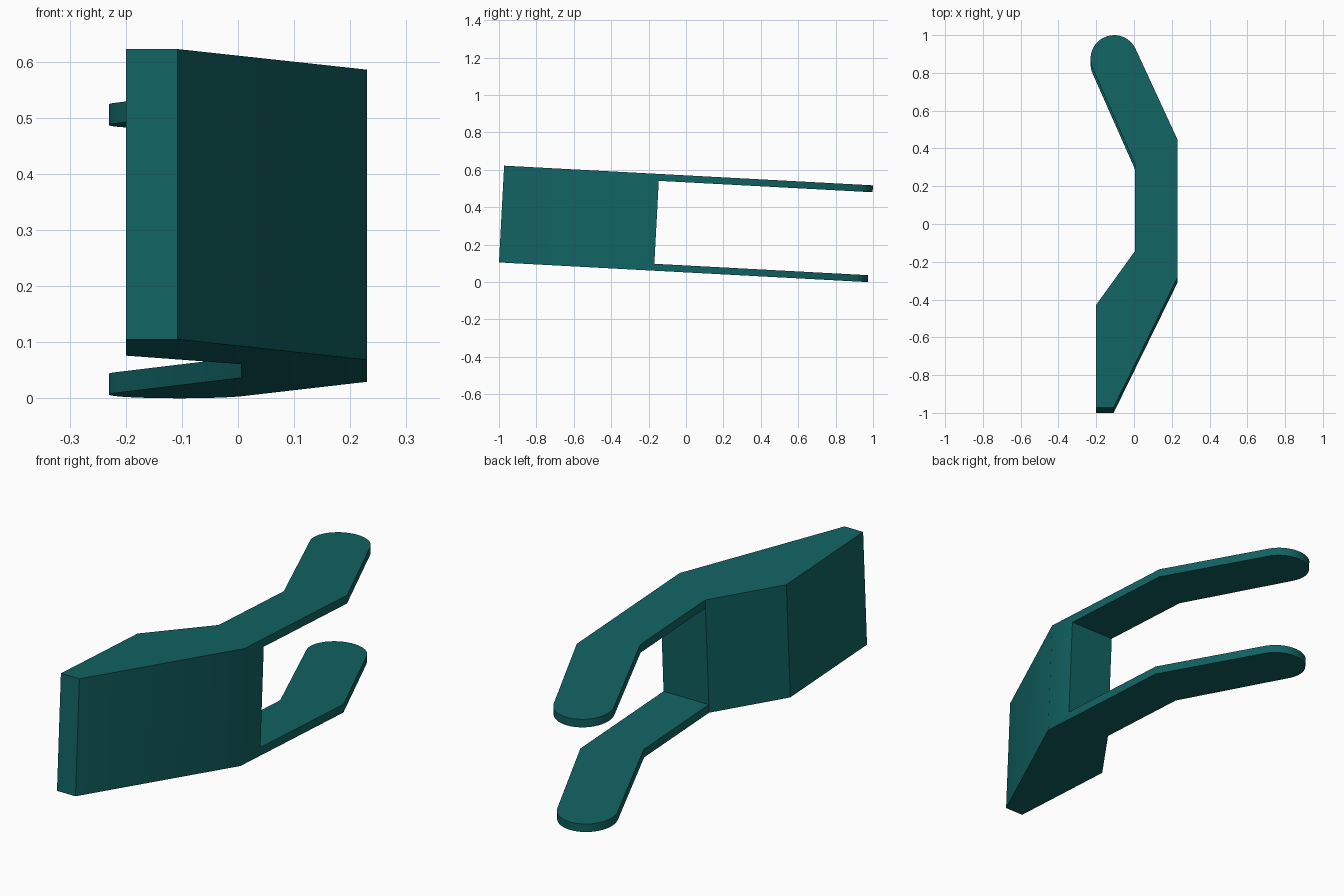
import bpy, bmesh
from math import radians, cos, sin

cube = bpy.data.objects.get("Cube")
if cube:
    bpy.data.objects.remove(cube, do_unlink=True)

HEIGHT = 0.518      # overall depth of the bracket
PLATE = 0.037       # thickness of each prong
BLOCK_END = 0.83    # where the solid block stops and the prongs begin
TILT = radians(-3.05)

teal = bpy.data.materials.new("dark teal")
teal.use_nodes = True
teal.diffuse_color = (0.006, 0.125, 0.125, 1)
teal.node_tree.nodes["Principled BSDF"].inputs["Base Color"].default_value = teal.diffuse_color


def prism(name, outline, bottom, top):
    """Extrude a flat outline straight up, then lean it into place."""
    bm = bmesh.new()
    face = bm.faces.new([bm.verts.new((x, y, bottom)) for x, y in outline])
    side = bmesh.ops.extrude_face_region(bm, geom=[face])
    verts = [g for g in side["geom"] if isinstance(g, bmesh.types.BMVert)]
    bmesh.ops.translate(bm, verts=verts, vec=(0, 0, top - bottom))
    bmesh.ops.recalc_face_normals(bm, faces=bm.faces[:])
    mesh = bpy.data.meshes.new(name)
    bm.to_mesh(mesh)
    bm.free()
    mesh.materials.append(teal)
    obj = bpy.data.objects.new(name, mesh)
    bpy.context.collection.objects.link(obj)
    obj.location = (0, -1, 0.105)
    obj.rotation_euler.x = TILT
    return obj


# Bent outline with a rounded tip
STEPS = 24
RADIUS = 0.125
tip = []
for i in range(STEPS + 1):
    a = radians(25 + 180 * i / STEPS)
    tip.append((-0.105 + RADIUS * cos(a), 1.85 + RADIUS * sin(a)))
outline = [(-0.2, 0), (-0.108, 0), (0.23, 0.69), (0.23, 1.422), *tip,
           (0.005, 1.292), (0.005, BLOCK_END), (-0.2, 0.546)]
bracket = prism("forked_bracket", outline, 0, HEIGHT)

# Slot that separates the two prongs
slot = prism("slot_cutter",
             [(-0.5, BLOCK_END), (0.5, BLOCK_END), (0.5, 2.2), (-0.5, 2.2)],
             PLATE, HEIGHT - PLATE)
slot.hide_render = True
cut = bracket.modifiers.new("slot", "BOOLEAN")
cut.operation = "DIFFERENCE"
cut.solver = "EXACT"
cut.object = slot

bpy.ops.object.select_all(action="DESELECT")
bpy.context.view_layer.objects.active = bracket
bracket.select_set(True)
bpy.ops.object.modifier_apply(modifier=cut.name)
bpy.data.objects.remove(slot, do_unlink=True)

# Soft shading over the shallow bends and rounded tips
bpy.ops.object.shade_smooth_by_angle(angle=radians(30))
